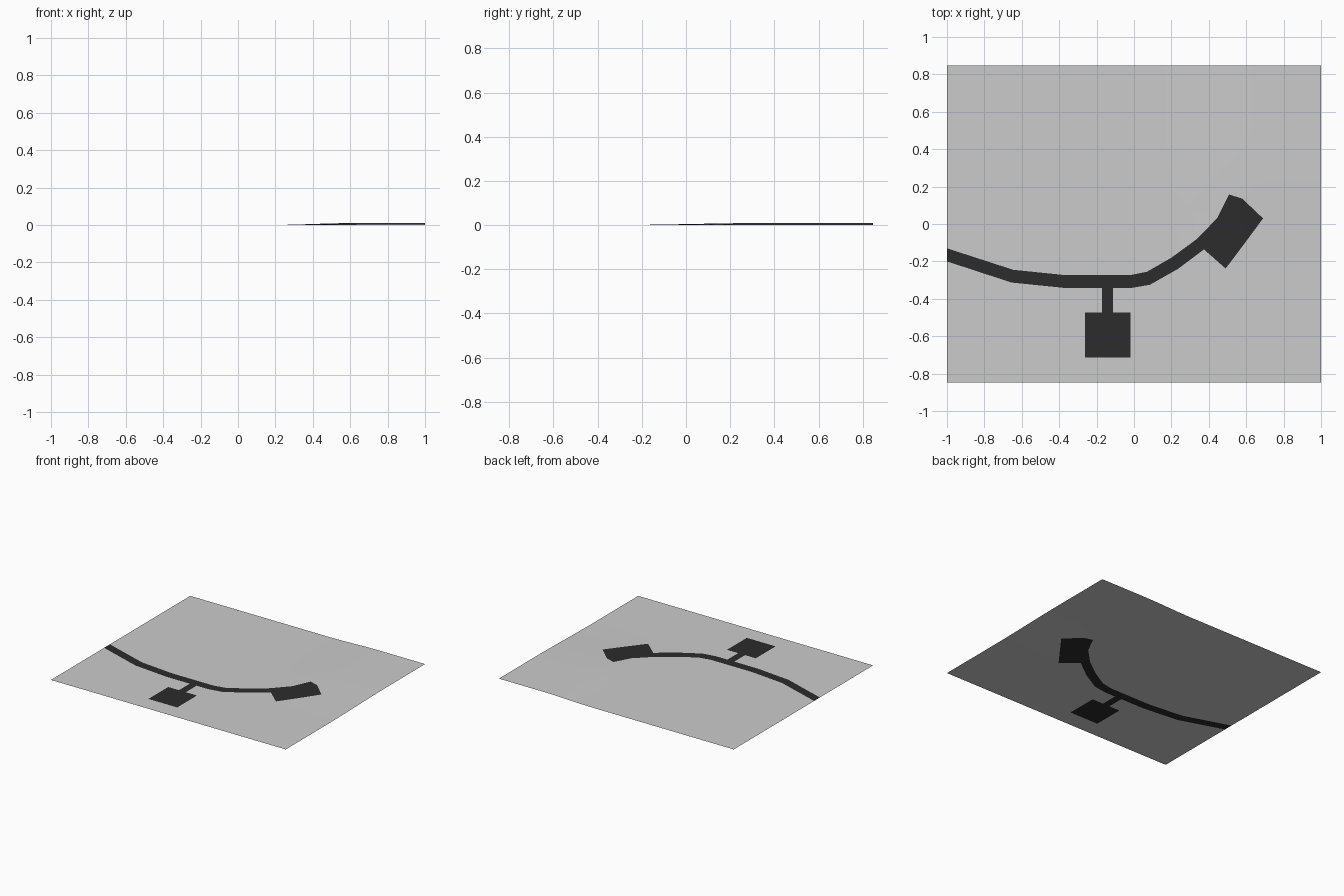
import bpy, bmesh
from mathutils import Vector
from mathutils.geometry import delaunay_2d_cdt

if "Cube" in bpy.data.objects:
    bpy.data.objects.remove(bpy.data.objects["Cube"])

X, Y = 1.0, 0.847


def smooth(a, b, t):
    t = min(max((t - a) / (b - a), 0), 1)
    return t * t * (3 - 2 * t)


def height(x, y):
    # very gentle rise towards the back right corner
    return 0.01 * smooth(0.2, 0.6, x) * smooth(-0.35, 0.4, y)


# road outline: main bend, end pad, then side stub with square pad
road = [(-1, -.13), (-.645, -.245), (-.37, -.273), (-.02, -.273), (.07, -.255),
        (.20, -.18), (.33, -.085), (.444, .03), (.508, .158), (.578, .136),
        (.69, .03), (.583, -.115), (.49, -.238), (.374, -.136), (.235, -.24),
        (.085, -.325), (-.015, -.342), (-.113, -.342), (-.113, -.473),
        (-.018, -.473), (-.018, -.714), (-.263, -.714), (-.263, -.473),
        (-.171, -.473), (-.171, -.342), (-.37, -.342), (-.655, -.313), (-1, -.2)]


def inside(p):
    hit = False
    for (x1, y1), (x2, y2) in zip(road, road[1:] + road[:1]):
        if (y1 > p.y) != (y2 > p.y) and p.x < x1 + (p.y - y1) * (x2 - x1) / (y2 - y1):
            hit = not hit
    return hit


# one shared triangulation: sheet border, road outline and grid points
border = [(-X, -Y), (X, -Y), (X, Y), (-X, Y)]
N = 20
grid = [(-X + 2 * X * i / N, -Y + 2 * Y * j / N)
        for i in range(1, N + 1) for j in range(1, N + 1)]
pts = [Vector(p) for p in border + road + grid]
n = len(road)
edges = [(i, (i + 1) % 4) for i in range(4)]
edges += [(4 + i, 4 + (i + 1) % n) for i in range(n)]
verts, _, faces, *_ = delaunay_2d_cdt(pts, edges, [], 0, 1e-5)


def sheet(name, want_road):
    bm = bmesh.new()
    vs = [bm.verts.new((v.x, v.y, height(v.x, v.y))) for v in verts]
    for f in faces:
        c = sum((verts[i] for i in f), Vector((0, 0))) / len(f)
        if inside(c) == want_road:
            bm.faces.new([vs[i] for i in f])
    bmesh.ops.delete(bm, geom=[v for v in bm.verts if not v.link_faces], context='VERTS')
    bmesh.ops.recalc_face_normals(bm, faces=bm.faces)
    if sum(f.normal.z for f in bm.faces) < 0:
        bmesh.ops.reverse_faces(bm, faces=bm.faces)
    me = bpy.data.meshes.new(name)
    bm.to_mesh(me)
    bm.free()
    me.shade_smooth()
    ob = bpy.data.objects.new(name, me)
    bpy.context.collection.objects.link(ob)
    return ob


# ground with the road cut out, and the dark road filling the gap
sheet("ground", False)
asphalt = bpy.data.materials.new("asphalt")
asphalt.diffuse_color = (0.025, 0.025, 0.025, 1)
asphalt.use_nodes = True
asphalt.node_tree.nodes["Principled BSDF"].inputs["Base Color"].default_value = asphalt.diffuse_color
sheet("road", True).data.materials.append(asphalt)
